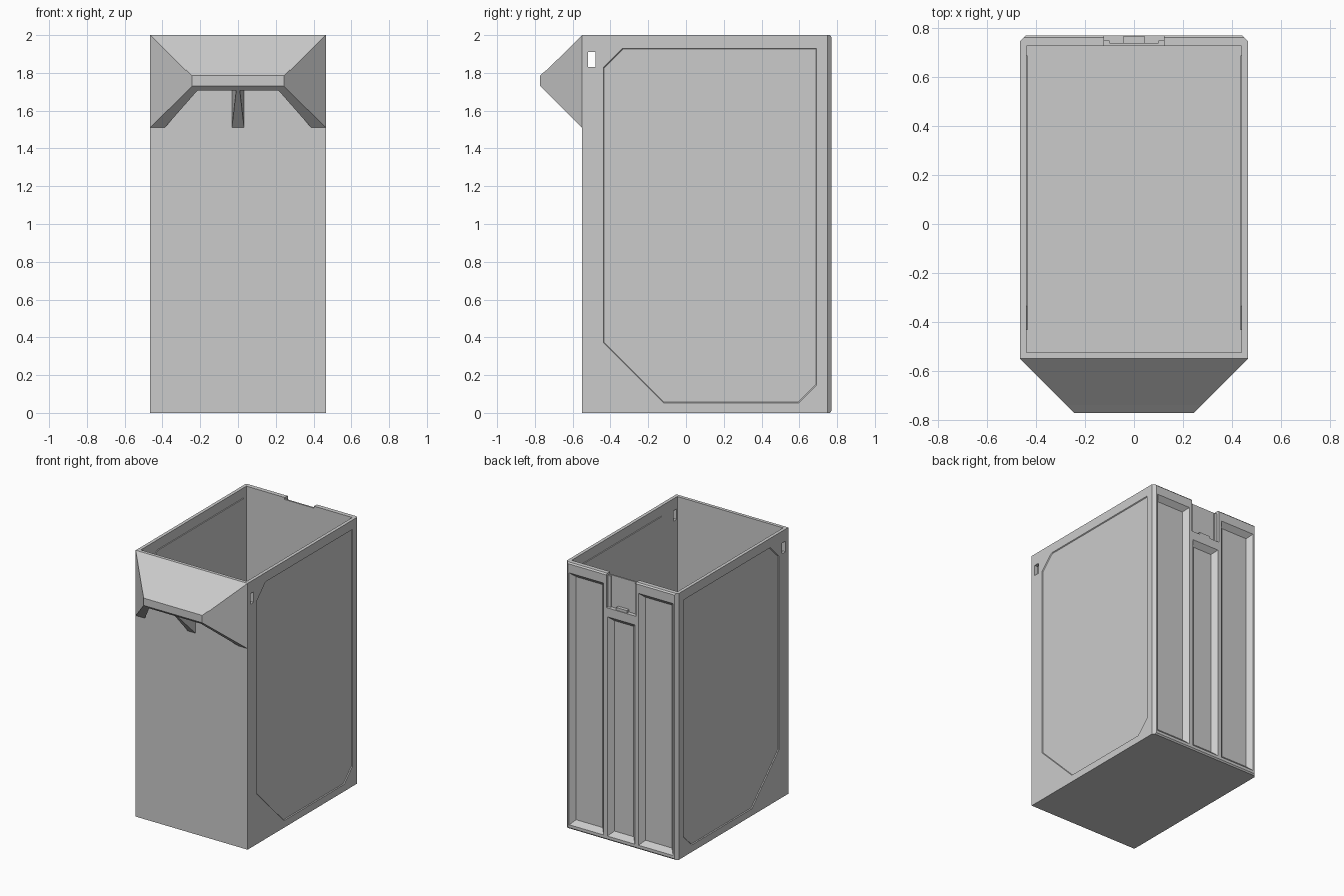
import bpy, bmesh

if "Cube" in bpy.data.objects:
    bpy.data.objects.remove(bpy.data.objects["Cube"])


def loft(name, a, b):
    """Solid between two matching rings of 3D points."""
    bm = bmesh.new()
    va = [bm.verts.new(p) for p in a]
    vb = [bm.verts.new(p) for p in b]
    n = len(a)
    bm.faces.new(va)
    bm.faces.new(vb)
    for i in range(n):
        j = (i + 1) % n
        bm.faces.new((va[i], va[j], vb[j], vb[i]))
    bmesh.ops.recalc_face_normals(bm, faces=bm.faces[:])
    me = bpy.data.meshes.new(name)
    bm.to_mesh(me)
    bm.free()
    ob = bpy.data.objects.new(name, me)
    bpy.context.collection.objects.link(ob)
    return ob


def box(name, x0, x1, y0, y1, z0, z1):
    ring = [(x0, y0), (x1, y0), (x1, y1), (x0, y1)]
    return loft(name, [(x, y, z0) for x, y in ring], [(x, y, z1) for x, y in ring])


def boolean(ob, other, op='DIFFERENCE'):
    other.hide_render = True
    m = ob.modifiers.new(op.title(), 'BOOLEAN')
    m.operation, m.object, m.solver = op, other, 'EXACT'
    bpy.context.view_layer.objects.active = ob
    bpy.ops.object.modifier_apply(modifier=m.name)
    bpy.data.objects.remove(other, do_unlink=True)


W, F, B, H = 0.465, -0.55, 0.77, 2.0

# Bin shell: box with chamfered rear corners, hollowed from above
plan = [(-W, F), (W, F), (W, B - .022), (W - .022, B), (-W + .022, B), (-W, B - .022)]
body = loft("bin_body", [(x, y, 0) for x, y in plan], [(x, y, H) for x, y in plan])
boolean(body, box("cavity", -.44, .44, -.525, .728, .03, 2.2))

# Small chamfers on the top and bottom rear edges
for z, s in ((H, 1), (0, -1)):
    tri = [(B - .01, z + .001 * s), (B + .01, z + .001 * s), (B + .01, z - .02 * s), (B, z - .01 * s)]
    boolean(body, loft("edge_cut", [(-.6, y, c) for y, c in tri], [(.6, y, c) for y, c in tri]))

# Three tapered channels in the back
for x0, x1, top in ((-.433, -.143, 1.925), (-.115, .115, 1.68), (.143, .433, 1.925)):
    def ring(y, t):
        return [(x0 + t, y, .03 + t), (x1 - t, y, .03 + t), (x1 - t, y, top - t), (x0 + t, y, top - t)]
    boolean(body, loft("channel_cut", ring(B + .01, -.008), ring(B - .035, .035)))

# Latch notch at the top of the back
boolean(body, box("notch_cut", -.122, .122, .74, .8, 1.745, 2.1))
boolean(body, box("notch_lip_cut", -.122, .122, .7, .8, 1.985, 2.1))

# Recessed side panels, the matching raised pads inside, and grip slots
panel = [(-.437, 1.83), (-.337, 1.93), (.692, 1.93), (.692, .148), (.597, .053), (-.118, .053), (-.437, .372)]


def panel_ring(x, k=1.0):
    return [(x, .127 + (y - .127) * k, .99 + (z - .99) * k) for y, z in panel]


for s in (-1, 1):
    boolean(body, loft("pad", panel_ring(s * .45), panel_ring(s * .435, .993)), 'UNION')
    boolean(body, loft("panel_cut", panel_ring(s * (W + .006), 1.005), panel_ring(s * (W - .006), .995)))
boolean(body, box("slot_cut", -.6, .6, -.518, -.478, 1.83, 1.91))

# Latch details: side rails and a small bottom catch
for s in (-1, 1):
    box("latch_rail", min(s * .1, s * .123), max(s * .1, s * .123), .738, .75, 1.745, 1.98)
box("latch_catch", -.045, .045, .738, .765, 1.745, 1.765)

# Front handle hood: tapered shell, open underneath


def rect(w, y, z0, z1):
    return [(-w, y, z0), (w, y, z0), (w, y, z1), (-w, y, z1)]


hood = loft("front_handle_hood", rect(W, F, 1.51, H), rect(.243, -.772, 1.73, 1.78))
boolean(hood, loft("hood_cavity", rect(.405, F + .02, 1.2, 1.965), rect(.215, -.748, 1.2, 1.755)))

# Raised strip along the hood's front edge
loft("hood_edge_strip",
     [(-.275, -.74, 1.81), (.275, -.74, 1.81), (.275, -.74, 1.816), (-.275, -.74, 1.816)],
     [(-.243, -.772, 1.775), (.243, -.772, 1.775), (.243, -.772, 1.785), (-.243, -.772, 1.785)])

# Central rib under the hood, narrowing to the front
loft("hood_rib", rect(.032, F, 1.51, 1.97), rect(.008, -.755, 1.72, 1.765))
